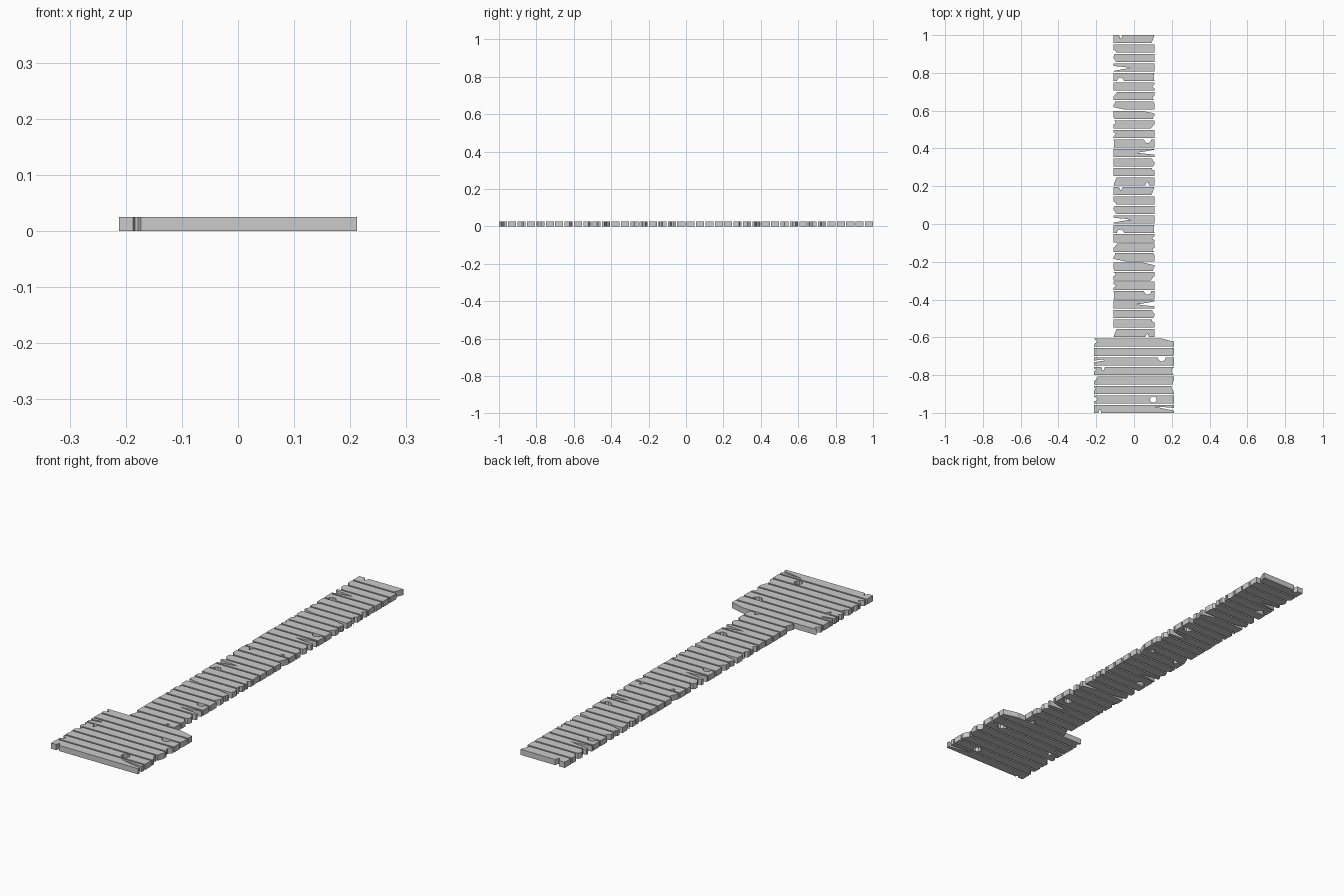
import bpy, math

if "Cube" in bpy.data.objects:
    bpy.data.objects.remove(bpy.data.objects["Cube"])

PITCH, GAP, THICK = 0.0502, 0.0072, 0.025
WIDTH = PITCH - GAP
SQUARE_L, SQUARE_R = [(0, 1), (0, 0)], [(0, 0), (0, 1)]


def arc(cx, r, top):
    """Half-round bite in a long edge; points run along the outline."""
    pts = []
    for i in range(6):
        a = math.pi * i / 5
        c, s = r * math.cos(a), r * math.sin(a) / WIDTH
        pts.append((cx + c, 1 - s) if top else (cx - c, s))
    return pts


def add_loop(curve, pts):
    sp = curve.splines.new('POLY')
    sp.points.add(len(pts) - 1)
    for p, (x, y) in zip(sp.points, pts):
        p.co = (x, y, 0, 1)
    sp.use_cyclic_u = True


def plank(name, half, yc, spec, turned=False):
    """Extruded board. L/R give (inset, height fraction) along the ends,
    B/T give (x, height fraction) along the long edges, hole is (x, fraction, r)."""
    outline = [(-half + d, v) for d, v in spec.get('L', SQUARE_L)]
    outline += spec.get('B', [])
    outline += [(half - d, v) for d, v in spec.get('R', SQUARE_R)]
    outline += spec.get('T', [])
    s = -1 if turned else 1
    place = lambda x, v: (s * x, yc + s * (v - 0.5) * WIDTH)
    curve = bpy.data.curves.new(name + "_profile", 'CURVE')
    curve.dimensions, curve.fill_mode, curve.extrude = '2D', 'BOTH', THICK / 2
    add_loop(curve, [place(x, v) for x, v in outline])
    if 'hole' in spec:
        hx, hv, r = spec['hole']
        add_loop(curve, [place(hx + r * math.cos(k * math.pi / 5),
                               hv + r * math.sin(k * math.pi / 5) / WIDTH)
                         for k in range(10)])
    tmp = bpy.data.objects.new(name + "_tmp", curve)
    bpy.context.collection.objects.link(tmp)
    bpy.context.view_layer.update()
    deps = bpy.context.evaluated_depsgraph_get()
    mesh = bpy.data.meshes.new_from_object(tmp.evaluated_get(deps))
    bpy.data.objects.remove(tmp)
    bpy.data.curves.remove(curve)
    for poly in mesh.polygons:
        poly.use_smooth = False
    ob = bpy.data.objects.new(name, mesh)
    ob.location.z = THICK / 2
    bpy.context.collection.objects.link(ob)


# walkway boards: one worn set of eight
WALK = [
    dict(R=[(0.016, 0), (0.003, 0.75), (0, 1)],
         T=[(-0.06, 1), (-0.066, 0.65), (-0.073, 0.6), (-0.08, 1)]),
    dict(L=[(0, 1), (0, 0.35), (0.012, 0.2), (0.012, 0)]),
    dict(L=[(0.006, 1), (0, 0.75), (0, 0.45), (0.01, 0.2), (0.012, 0)]),
    dict(L=[(0, 1), (0, 0.7), (0.06, 0.57), (0.092, 0.45), (0.06, 0.35), (0, 0.1), (0, 0)]),
    dict(B=arc(-0.072, 0.019, False), R=[(0, 0), (0.004, 0.6), (0, 1)]),
    dict(R=[(0, 0), (0, 0.3), (0.012, 0.45), (0.006, 0.65), (0, 0.75), (0, 1)]),
    dict(L=[(0.018, 1), (0.006, 0.6), (0, 0.5), (0, 0)],
         R=[(0, 0), (0.01, 0.15), (0.01, 0.4), (0, 0.5), (0, 1)]),
    dict(L=[(0.008, 1), (0.005, 0.7), (0, 0.6), (0, 0.3), (0.06, 0)],
         R=[(0, 0), (0, 0.75), (0.005, 1)]),
]

# platform boards, from the walkway outwards
DECK = [
    dict(L=[(0, 1), (0.018, 0.6), (0.008, 0.45), (0, 0.25), (0, 0)],
         R=[(0, 0), (0, 0.6), (0.065, 1)]),
    dict(R=[(0.004, 0), (0, 0.3), (0, 1)]),
    dict(L=[(0, 1), (0, 0.62), (0.05, 0.78), (0.054, 0.62), (0, 0.4), (0, 0)],
         T=arc(0.147, 0.021, True)),
    dict(L=[(0, 1), (0, 0.85), (0.012, 0.65), (0, 0.45), (0, 0)],
         R=[(0, 0), (0.012, 0.3), (0.014, 0.6), (0, 1)],
         T=[(-0.153, 1), (-0.162, 0.55), (-0.168, 0.6), (-0.172, 1)]),
    dict(L=[(0.02, 1), (0.012, 0.6), (0, 0.45), (0, 0)],
         R=[(0.01, 0), (0.004, 0.4), (0, 0.6), (0, 1)]),
    dict(L=[(0, 1), (0.006, 0.6), (0, 0.4), (0, 0)],
         R=[(0, 0), (0.003, 0.4), (0.014, 0.75), (0.012, 1)]),
    dict(L=[(0, 1), (0, 0.85), (0.022, 0.55), (0.01, 0.35), (0, 0.2), (0, 0)],
         hole=(0.102, 0.5, 0.018)),
    dict(R=[(0, 0), (0, 0.3), (0.065, 0.6), (0.106, 0.8), (0.05, 0.72), (0, 0.62), (0, 1)],
         B=[(-0.187, 0), (-0.184, 0.35), (-0.178, 0.38), (-0.173, 0)]),
]

# walkway: the set repeats four times, every second one turned round
top = 1 - WIDTH / 2
for tile in range(4):
    turned = tile % 2 == 1
    for i, spec in enumerate(reversed(WALK) if turned else WALK):
        n = tile * 8 + i
        plank(f"walkway_plank_{n + 1:02d}", 0.108, top - n * PITCH, spec, turned)

# wide platform at the front end
for i, spec in enumerate(DECK):
    plank(f"platform_plank_{i + 1}", 0.212, top - (32 + i) * PITCH, spec)
